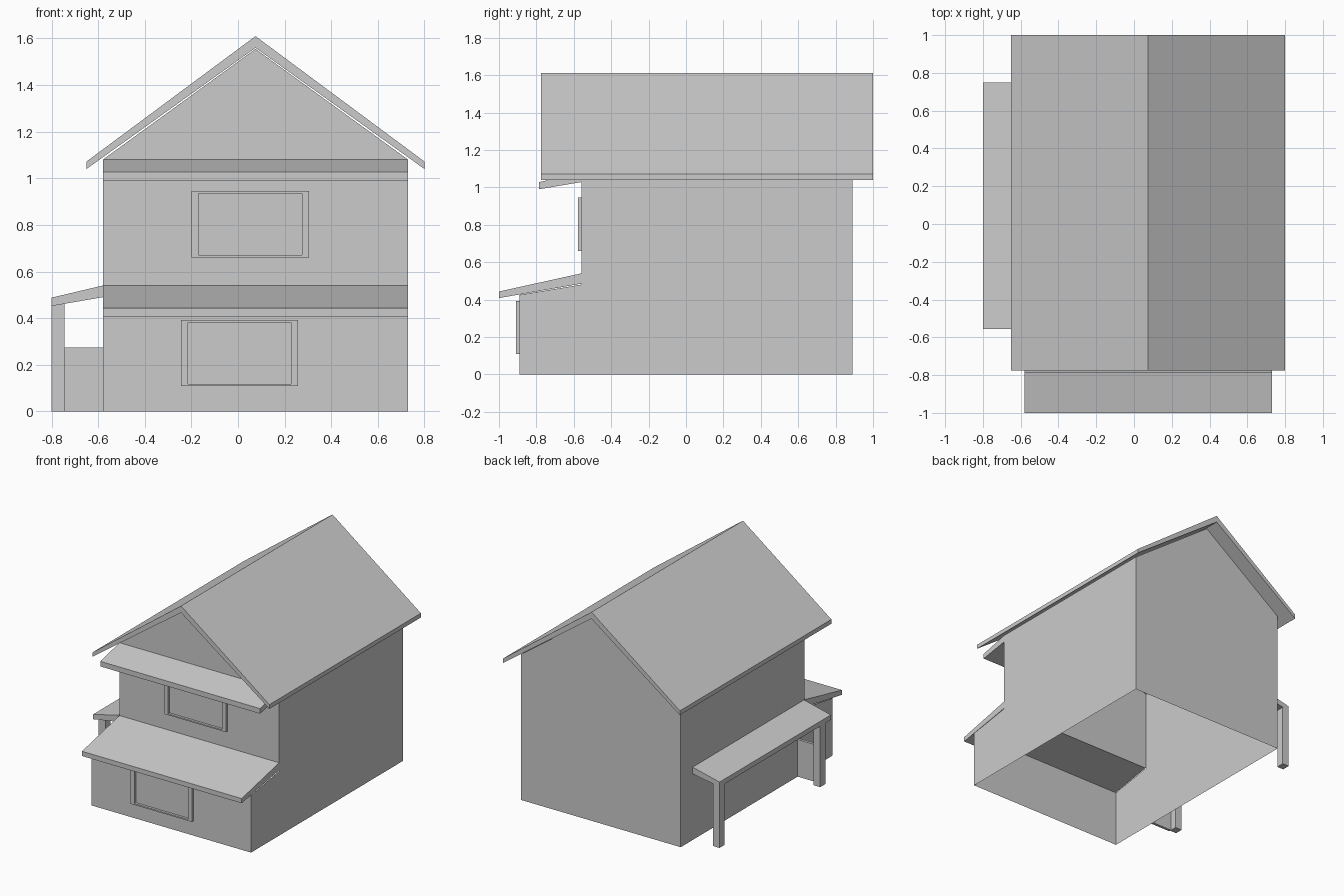
import bpy
import bmesh

cube = bpy.data.objects.get("Cube")
if cube:
    bpy.data.objects.remove(cube, do_unlink=True)

# One plain material for the whole building
GREY = (0.6, 0.6, 0.6, 1)
plaster = bpy.data.materials.new("plain grey")
plaster.use_nodes = True
plaster.diffuse_color = GREY
plaster.node_tree.nodes["Principled BSDF"].inputs["Base Color"].default_value = GREY

# Shared dimensions
LEFT, RIGHT = 0.73, -0.58        # side walls
MID = 0.075                      # ridge line
FRONT, STEP, BACK = -0.89, -0.56, 0.89
EAVE, PEAK = 1.08, 1.555


def finish(name, bm):
    bmesh.ops.remove_doubles(bm, verts=bm.verts, dist=0.0001)
    bmesh.ops.recalc_face_normals(bm, faces=bm.faces)
    mesh = bpy.data.meshes.new(name)
    bm.to_mesh(mesh)
    bm.free()
    mesh.materials.append(plaster)
    obj = bpy.data.objects.new(name, mesh)
    bpy.context.collection.objects.link(obj)
    return obj


def face(bm, points):
    return bm.faces.new([bm.verts.new(p) for p in points])


def prism(name, profile, axis, start, end):
    """Extrude a profile along x (profile is y, z) or along y (profile is x, z)."""
    bm = bmesh.new()
    if axis == "x":
        points, move = [(start, a, z) for a, z in profile], (end - start, 0, 0)
    else:
        points, move = [(a, start, z) for a, z in profile], (0, end - start, 0)
    base = face(bm, points)
    new = bmesh.ops.extrude_face_region(bm, geom=[base], use_keep_orig=True)
    verts = [v for v in new["geom"] if isinstance(v, bmesh.types.BMVert)]
    bmesh.ops.translate(bm, verts=verts, vec=move)
    return finish(name, bm)


def box(name, x0, x1, y0, y1, z0, z1):
    return prism(name, [(x0, z0), (x1, z0), (x1, z1), (x0, z1)], "y", y0, y1)


# Thin walls, open underneath
bm = bmesh.new()
side = [(FRONT, 0), (BACK, 0), (BACK, EAVE), (STEP, EAVE), (STEP, 0.48), (FRONT, 0.425)]
for x in (LEFT, RIGHT):
    face(bm, [(x, y, z) for y, z in side])
for y, low in ((BACK, 0), (STEP, 0.48)):
    gable = [(RIGHT, low), (LEFT, low), (LEFT, EAVE), (MID, PEAK), (RIGHT, EAVE)]
    face(bm, [(x, y, z) for x, z in gable])
face(bm, [(RIGHT, FRONT, 0), (LEFT, FRONT, 0), (LEFT, FRONT, 0.425), (RIGHT, FRONT, 0.425)])
finish("walls", bm)

# Gabled main roof
prism("main_roof",
      [(-0.65, 1.04), (MID, 1.56), (0.8, 1.04), (0.8, 1.072), (MID, 1.61), (-0.65, 1.072)],
      "y", -0.775, 1.0)

# Sloping front canopies
prism("lower_canopy", [(-1.0, 0.408), (STEP, 0.485), (STEP, 0.54), (-1.0, 0.443)],
      "x", RIGHT, LEFT)
prism("upper_canopy", [(-0.785, 0.99), (STEP, 1.028), (STEP, EAVE), (-0.785, 1.028)],
      "x", RIGHT, LEFT)

# Side porch
prism("porch_roof", [(RIGHT, 0.49), (RIGHT, 0.54), (-0.8, 0.488), (-0.8, 0.452)],
      "y", -0.555, 0.75)
for name, y in (("front_porch_post", -0.49), ("back_porch_post", 0.69)):
    box(name, -0.8, -0.745, y, y + 0.06, 0, 0.46)
box("porch_panel", -0.745, RIGHT, -0.5, -0.48, 0, 0.275)


# Window surrounds: wide jambs, slim head and sill
def window(name, x0, x1, z0, z1, wall):
    y = wall - 0.018
    jamb, rail = 0.03, 0.01
    bm = bmesh.new()
    outer = [(x0, z0), (x1, z0), (x1, z1), (x0, z1)]
    inner = [(x0 + jamb, z0 + rail), (x1 - jamb, z0 + rail),
             (x1 - jamb, z1 - rail), (x0 + jamb, z1 - rail)]
    for i in range(4):
        j = (i + 1) % 4
        a, b, c, d = outer[i], outer[j], inner[j], inner[i]
        face(bm, [(p[0], y, p[1]) for p in (a, b, c, d)])
        for p, q in ((a, b), (c, d)):
            face(bm, [(p[0], y, p[1]), (p[0], wall, p[1]),
                      (q[0], wall, q[1]), (q[0], y, q[1])])
    finish(name, bm)


window("upper_window_frame", -0.2, 0.305, 0.66, 0.945, STEP)
window("lower_window_frame", -0.245, 0.257, 0.108, 0.392, FRONT)
